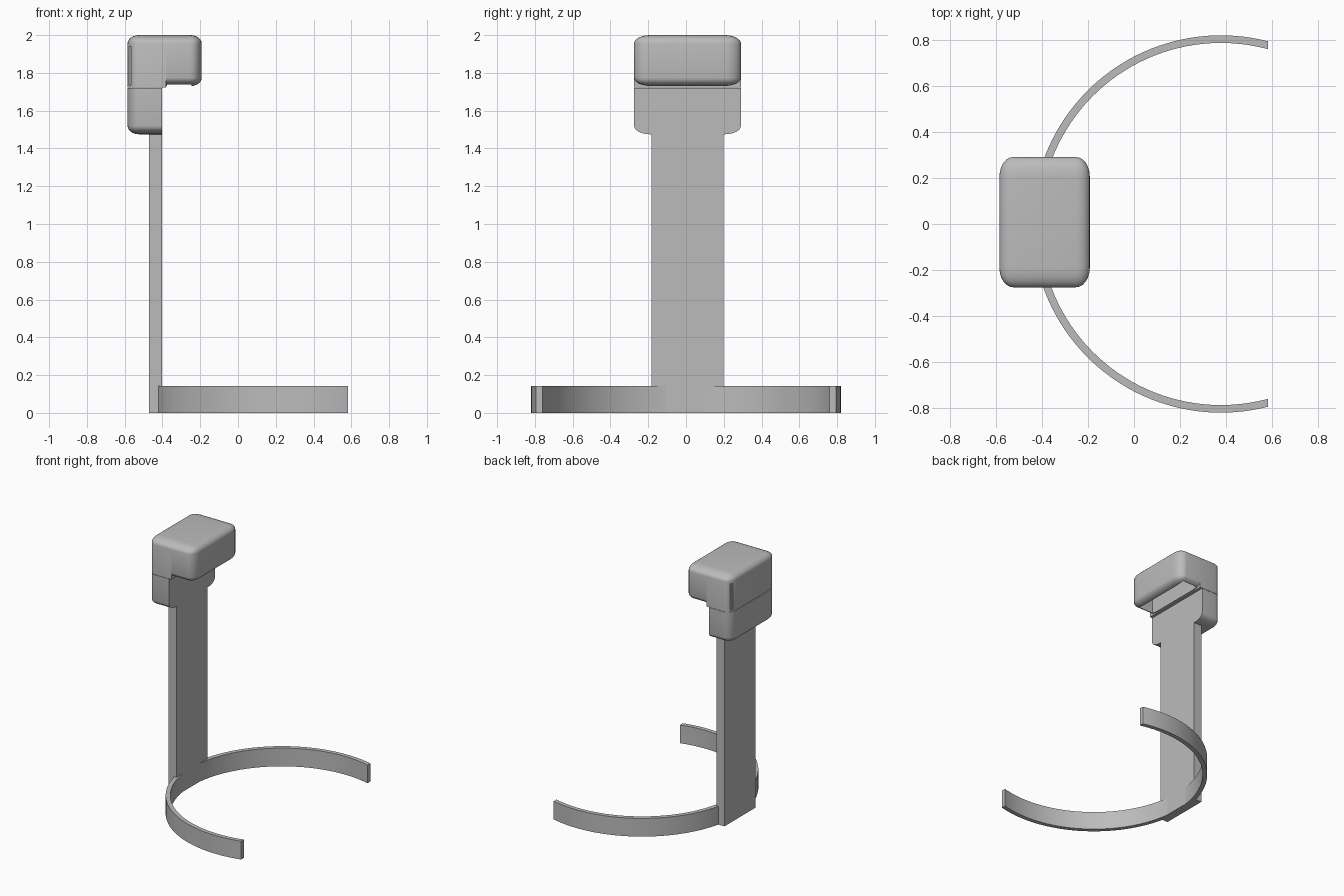
import bpy, bmesh, math
from mathutils import Vector

cube = bpy.data.objects.get("Cube")
if cube:
    bpy.data.objects.remove(cube, do_unlink=True)

grey = bpy.data.materials.new("matte_grey")
grey.use_nodes = True
colour = (0.5, 0.5, 0.5, 1)
grey.diffuse_color = colour
grey.node_tree.nodes["Principled BSDF"].inputs["Base Color"].default_value = colour

MID_Y = 0.008      # centre line of post and head
POST_FACE = -0.402  # front plane of the post
SEAM_Z = 1.722


def finish(name, bm, smooth=False):
    bmesh.ops.recalc_face_normals(bm, faces=bm.faces)
    mesh = bpy.data.meshes.new(name)
    bm.to_mesh(mesh)
    bm.free()
    mesh.materials.append(grey)
    obj = bpy.data.objects.new(name, mesh)
    bpy.context.collection.objects.link(obj)
    if smooth:
        bpy.ops.object.select_all(action='DESELECT')
        obj.select_set(True)
        bpy.context.view_layer.objects.active = obj
        bpy.ops.object.shade_smooth_by_angle(angle=math.radians(35))
    return obj


def box_bm(low, high, radii=None):
    """Box between two corners, with optional elliptical rounding."""
    low, high = Vector(low), Vector(high)
    r = Vector(radii or (1, 1, 1))
    size = high - low
    bm = bmesh.new()
    bmesh.ops.create_cube(bm, size=1)
    bmesh.ops.scale(bm, vec=[s / k for s, k in zip(size, r)], verts=bm.verts)
    if radii:
        bmesh.ops.bevel(bm, geom=bm.edges[:], offset=1, segments=6,
                        profile=0.5, affect='EDGES')
    bmesh.ops.scale(bm, vec=r, verts=bm.verts)
    bmesh.ops.translate(bm, vec=(low + high) / 2, verts=bm.verts)
    return bm


def clip(bm, point, normal):
    """Remove what lies on the normal's side and cap the cut."""
    geom = bm.verts[:] + bm.edges[:] + bm.faces[:]
    cut = bmesh.ops.bisect_plane(bm, geom=geom, plane_co=point,
                                 plane_no=normal, clear_outer=True)
    edges = [e for e in cut["geom_cut"] if isinstance(e, bmesh.types.BMEdge)]
    bmesh.ops.contextual_create(bm, geom=edges)


def subtract(obj, cutter):
    cutter.hide_render = True
    cutter.hide_viewport = True
    mod = obj.modifiers.new("cut", 'BOOLEAN')
    mod.operation = 'DIFFERENCE'
    mod.solver = 'EXACT'
    mod.object = cutter


# Upright post
finish("post", box_bm((-0.47, MID_Y - 0.19, 0), (POST_FACE, MID_Y + 0.19, 1.6)))

# Open ring base, trimmed by a flat plane at its tips
RING_X, OUTER, INNER, HEIGHT, TIP_X = 0.378, 0.82, 0.787, 0.142, 0.583
bm = bmesh.new()
steps = 80
rings = []
for i in range(steps + 1):
    end = math.acos((TIP_X - RING_X) / OUTER)
    inner_end = math.acos((TIP_X - RING_X) / INNER)
    t = i / steps
    section = []
    for radius, start in ((OUTER, end), (INNER, inner_end)):
        a = start + t * (math.tau - 2 * start)
        x, y = RING_X + radius * math.cos(a), radius * math.sin(a)
        section += [bm.verts.new((x, y, 0)), bm.verts.new((x, y, HEIGHT))]
    o0, o1, i0, i1 = section
    rings.append((o0, o1, i1, i0))
for a, b in zip(rings, rings[1:]):
    for k in range(4):
        n = (k + 1) % 4
        bm.faces.new((a[k], a[n], b[n], b[k]))
bm.faces.new(rings[0])
bm.faces.new(rings[-1])
finish("ring_base", bm, True)

# Head: rear housing in two pieces that meet at a fine seam
Y0, Y1 = MID_Y - 0.283, MID_Y + 0.283
ROUND = (0.06, 0.085, 0.045)
for name, z, direction, front in (("rear_housing_lower", SEAM_Z - 0.001, 1, POST_FACE),
                                  ("rear_housing_upper", SEAM_Z + 0.001, -1, -0.382)):
    bm = box_bm((-0.585, Y0, 1.475), (-0.2, Y1, 2), ROUND)
    clip(bm, (front, 0, 0), (1, 0, 0))
    clip(bm, (0, 0, z), (0, 0, direction))
    housing = finish(name, bm, True)

# Narrow slots in the two rear corners of the upper housing
for side, label in ((-1, "right"), (1, "left")):
    y = MID_Y + side * 0.262
    slot = finish("slot_cutter_" + label,
                  box_bm((-0.577, y - 0.025, 1.735), (-0.566, y + 0.025, 1.94)))
    subtract(housing, slot)

# Overhanging hood, hollow and open underneath
bm = box_bm((-0.585, Y0, 1.73), (-0.192, Y1, 2), ROUND)
clip(bm, (-0.382, 0, 0), (-1, 0, 0))
hood = finish("hood", bm, True)
cavity = finish("hood_cavity_cutter",
                box_bm((-0.375, Y0 + 0.035, 1.6), (-0.245, Y1 - 0.035, 1.95)))
subtract(hood, cavity)
